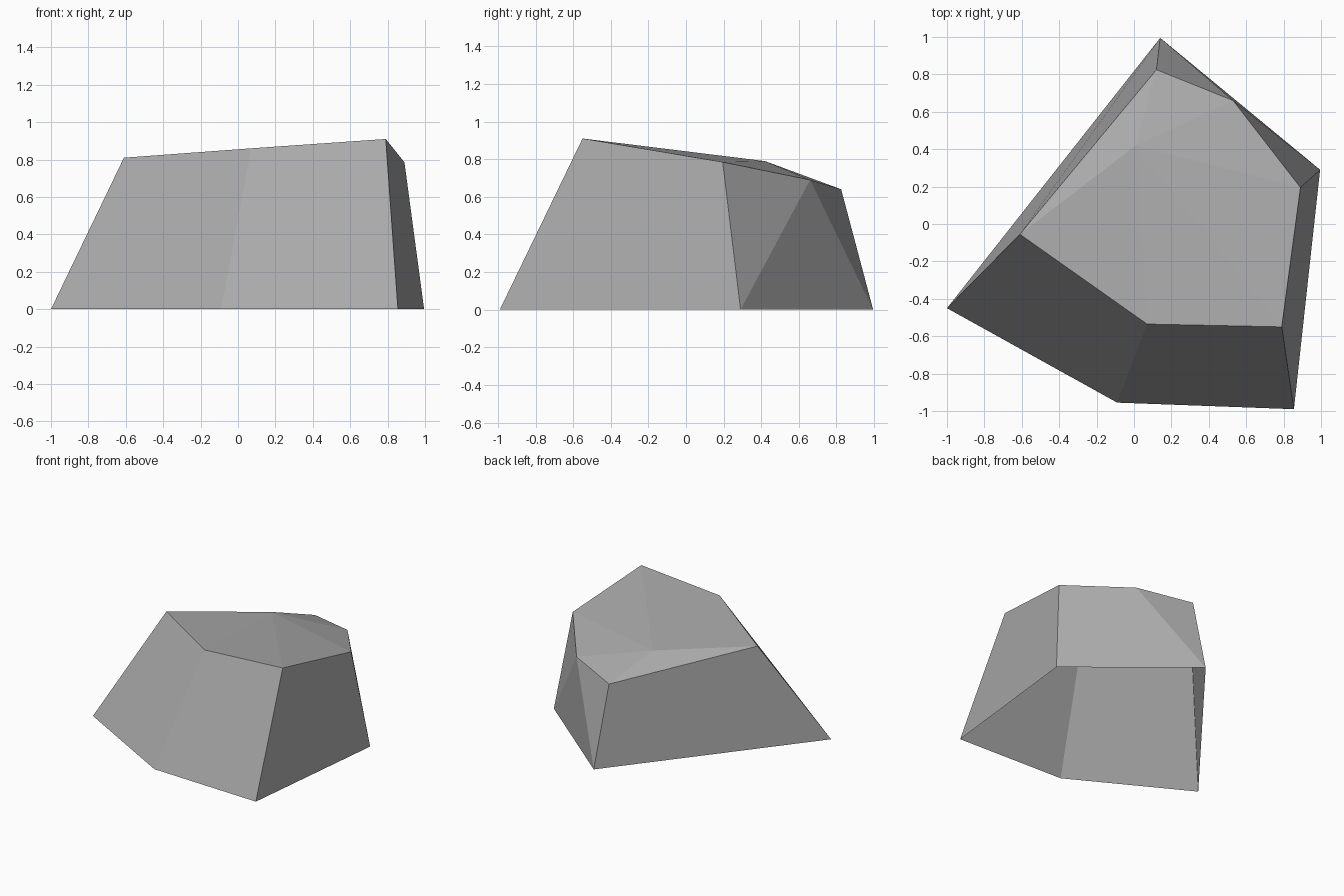
import bpy
import bmesh

# Remove the default cube
cube = bpy.data.objects.get("Cube")
if cube:
    bpy.data.objects.remove(cube, do_unlink=True)

# Stone colour
stone = bpy.data.materials.new("stone grey")
stone.use_nodes = True
colour = (0.4, 0.4, 0.4, 1)
stone.diffuse_color = colour
stone.node_tree.nodes["Principled BSDF"].inputs["Base Color"].default_value = colour

# Outlines of the rock: ground line, upper rim and the ridge point on top
ground = dict(left=(-1, -.45, 0), front=(-.09, -.955, 0), corner=(.855, -.99, 0),
              side=(.995, .29, 0), back=(.14, .995, 0))
rim = dict(left=(-.61, -.055, .81), front=(.07, -.535, .86), corner=(.79, -.55, .91),
           side=(.89, .195, .785), chip=(.53, .66, .69), back=(.12, .825, .64))
ridge = (.01, .42, .79)

bm = bmesh.new()
low = {name: bm.verts.new(co) for name, co in ground.items()}
high = {name: bm.verts.new(co) for name, co in rim.items()}
peak = bm.verts.new(ridge)

# Sloping walls, open underneath
names = list(low)
for a, b in zip(names, names[1:] + names[:1]):
    if a == "side":
        # Chipped corner between the side and the back
        chip = high["chip"]
        bm.faces.new((low[a], chip, high[a]))
        bm.faces.new((low[a], low[b], chip))
        bm.faces.new((low[b], high[b], chip))
    else:
        bm.faces.new((low[a], low[b], high[b], high[a]))

# Faceted top fanning out from the ridge point
top = list(high.values())
for a, b in zip(top, top[1:] + top[:1]):
    bm.faces.new((a, b, peak))

mesh = bpy.data.meshes.new("rock")
bm.to_mesh(mesh)
bm.free()
mesh.materials.append(stone)
rock = bpy.data.objects.new("rock", mesh)
bpy.context.collection.objects.link(rock)
